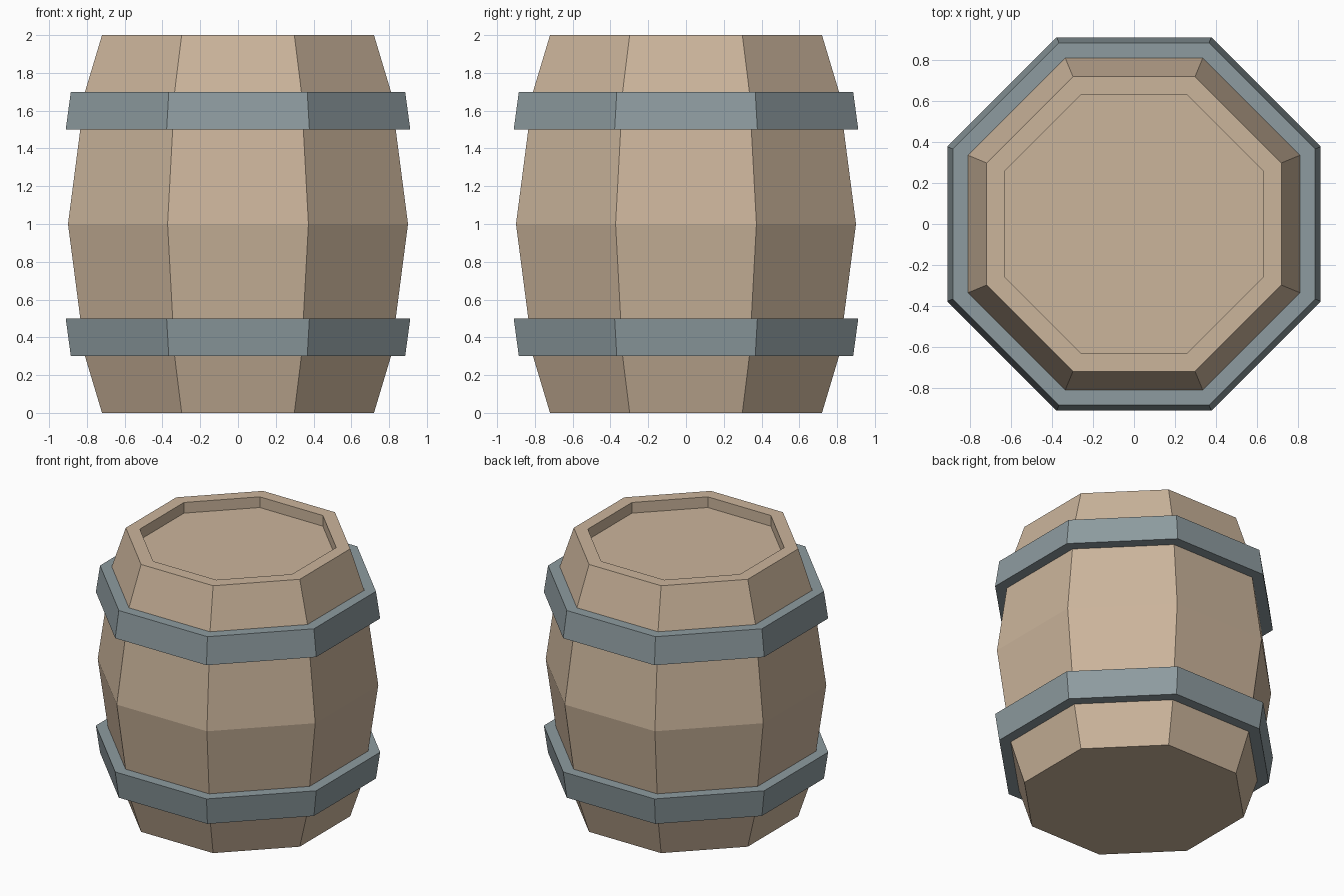
import bpy, bmesh, math

if "Cube" in bpy.data.objects:
    bpy.data.objects.remove(bpy.data.objects["Cube"])

SIDES = 8


def material(name, rgb):
    m = bpy.data.materials.new(name)
    m.diffuse_color = (*rgb, 1.0)
    m.use_nodes = True
    m.node_tree.nodes["Principled BSDF"].inputs["Base Color"].default_value = m.diffuse_color
    return m


def ring(bm, apothem, z):
    # Octagon whose flat sides face the axes
    r = apothem / math.cos(math.pi / SIDES)
    return [bm.verts.new((r * math.cos((i + 0.5) * 2 * math.pi / SIDES),
                          r * math.sin((i + 0.5) * 2 * math.pi / SIDES), z))
            for i in range(SIDES)]


def lathe(name, profile, mat, closed=False):
    # Sweep an (apothem, z) profile round z; cap the ends unless closed
    bm = bmesh.new()
    rings = [ring(bm, a, z) for a, z in profile]
    pairs = list(zip(rings, rings[1:]))
    if closed:
        pairs.append((rings[-1], rings[0]))
    else:
        bm.faces.new(rings[0])
        bm.faces.new(rings[-1])
    for lo, hi in pairs:
        for i in range(SIDES):
            j = (i + 1) % SIDES
            bm.faces.new((lo[i], lo[j], hi[j], hi[i]))
    bmesh.ops.recalc_face_normals(bm, faces=bm.faces)
    mesh = bpy.data.meshes.new(name)
    bm.to_mesh(mesh)
    bm.free()
    mesh.materials.append(mat)
    ob = bpy.data.objects.new(name, mesh)
    bpy.context.collection.objects.link(ob)
    return ob


wood = material("wood", (0.60, 0.46, 0.33))
metal = material("metal", (0.27, 0.33, 0.35))

# Bulging wooden body with a recessed lid
lathe("barrel_body", [(0.72, 0), (0.81, 0.3), (0.835, 0.5), (0.90, 1.0),
                      (0.835, 1.5), (0.81, 1.7), (0.72, 2.0),
                      (0.63, 2.0), (0.63, 1.92)], wood)

# Metal hoops, mirrored about mid height
hoop = [(0.81, 0.3), (0.885, 0.3), (0.912, 0.5), (0.835, 0.5)]
lathe("lower_hoop", hoop, metal, closed=True)
lathe("upper_hoop", [(a, 2 - z) for a, z in hoop], metal, closed=True)
